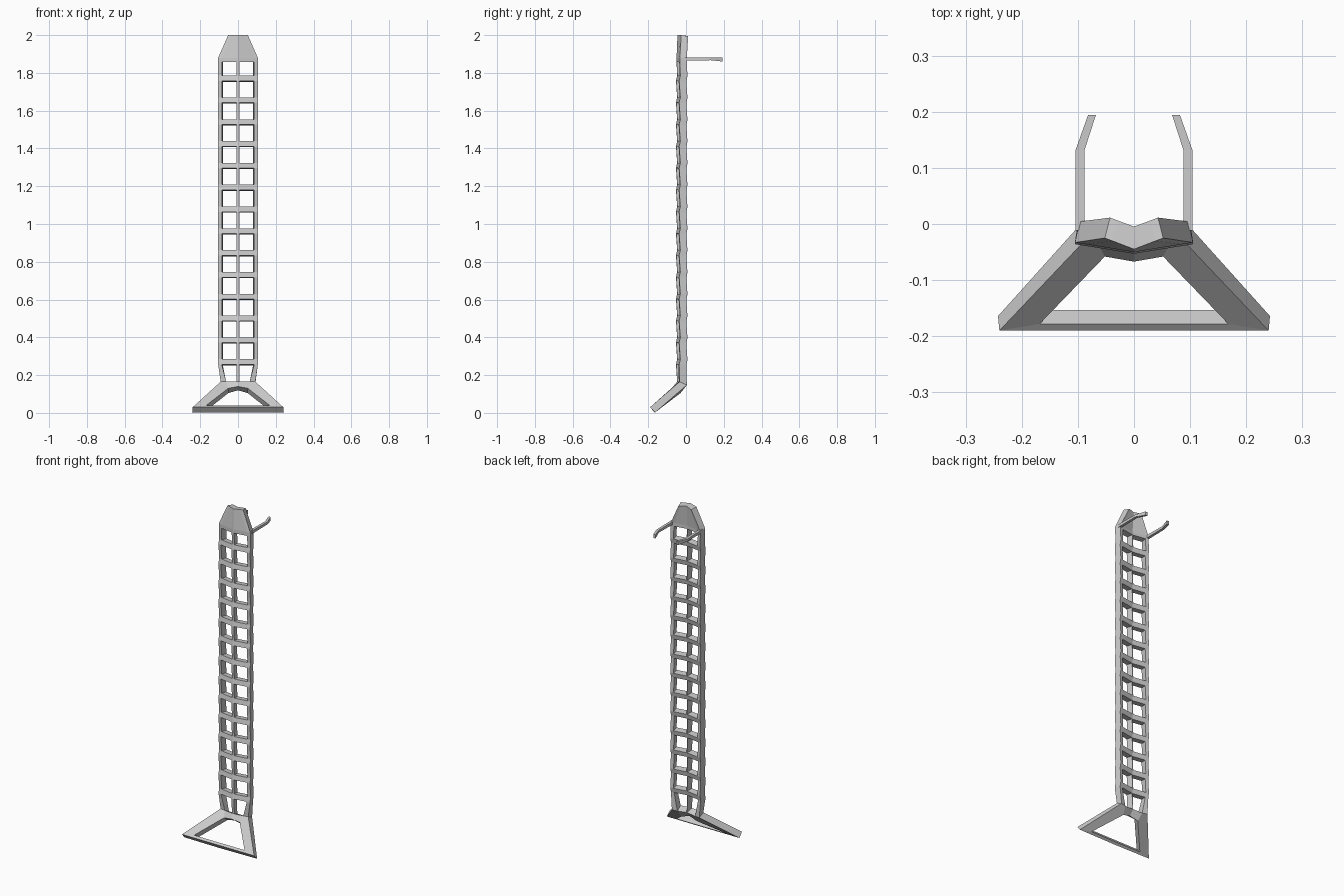
import bpy

if "Cube" in bpy.data.objects:
    bpy.data.objects.remove(bpy.data.objects["Cube"])

def make_part(name, verts, faces, thickness=0):
    """Right half mesh, mirrored in x, optionally thickened to the back."""
    me = bpy.data.meshes.new(name)
    me.from_pydata(verts, [], faces)
    me.update()
    ob = bpy.data.objects.new(name, me)
    bpy.context.collection.objects.link(ob)
    m = ob.modifiers.new("mirror", 'MIRROR')
    m.use_clip = True
    m.merge_threshold = 0.0005
    if thickness:
        s = ob.modifiers.new("thickness", 'SOLIDIFY')
        s.thickness = thickness
        s.offset = -1
        s.use_even_offset = True
    return ob

# Front surface of the ladder panel: rows of (z, column xs, centre y, edge y, filled above)
cols = (0, 0.008, 0.086, 0.105)
rows = [(0.165, (0, 0.008, 0.062, 0.092), -0.047, -0.034, False)]
for i in range(14):
    z = 0.27 + i * 0.1155
    rows.append((z - 0.014, cols, -0.053, -0.036, True))
    rows.append((z + 0.014, cols, -0.047, -0.030, False))
rows += [(1.857, cols, -0.05, -0.033, True),
         (1.88, cols, -0.05, -0.033, True),
         (2.0, (0, 0.008, 0.038, 0.052), -0.045, -0.025, False)]

verts, faces = [], []
for z, xs, yc, ye, _ in rows:
    for x in xs:
        verts.append((x, yc + (ye - yc) * x / xs[-1], z))
for r in range(len(rows) - 1):
    for c in range(3):
        if c != 1 or rows[r][4]:
            a = r * 4 + c
            faces.append((a, a + 1, a + 5, a + 4))

# Splayed triangular foot, joined to the panel's lowest row (vertices 0-3)
n = len(verts)
verts += [(0, -0.067, 0.14), (0.052, -0.058, 0.13),      # top of opening
          (0, -0.178, 0.04), (0.168, -0.178, 0.04),      # bottom of opening
          (0, -0.19, 0.03), (0.24, -0.19, 0.03)]         # ground edge
faces += [(n, n + 1, 2, 1, 0), (n + 3, n + 5, 3, 2, n + 1), (n + 4, n + 5, n + 3, n + 2)]
make_part("ladder_panel_and_foot", verts, faces, 0.038)

# Hooks at the top: rectangular sections (x, y, z, half width, half height)
path = [(0.096, -0.012, 1.874, 0.008, 0.009),
        (0.096, 0.132, 1.874, 0.008, 0.007),
        (0.075, 0.194, 1.871, 0.007, 0.011)]
hv, hf = [], []
for x, y, z, w, h in path:
    hv += [(x - w, y, z - h), (x + w, y, z - h), (x + w, y, z + h), (x - w, y, z + h)]
for s in range(len(path) - 1):
    for k in range(4):
        a, b = s * 4 + k, s * 4 + (k + 1) % 4
        hf.append((b, a, a + 4, b + 4)[::-1])
hf += [(0, 1, 2, 3), (11, 10, 9, 8)]
make_part("top_hooks", hv, hf)
